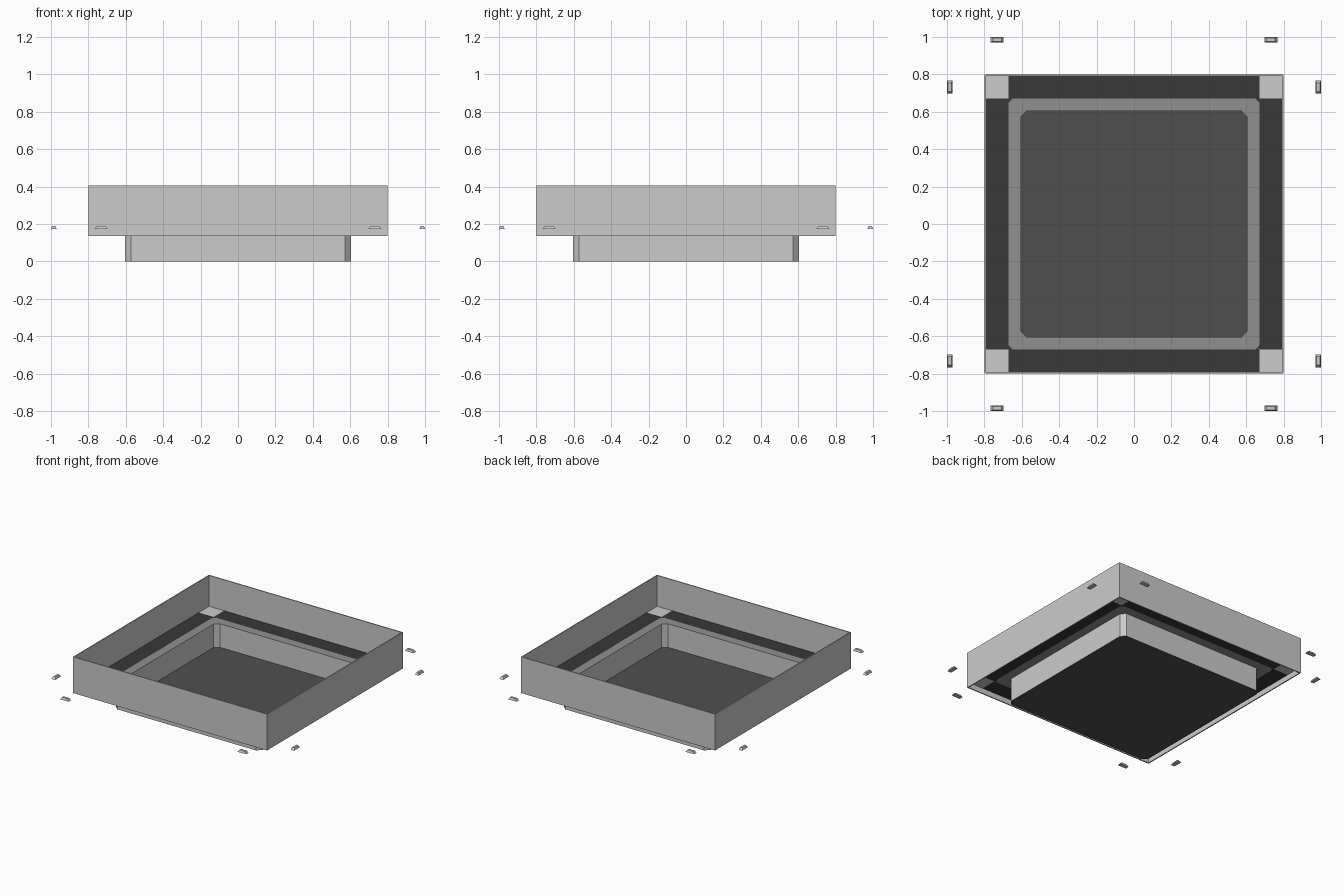
import bpy, bmesh
from math import pi
from mathutils import Matrix

if "Cube" in bpy.data.objects:
    bpy.data.objects.remove(bpy.data.objects["Cube"])

W, R, T = 0.8, 0.67, 0.605      # half widths: outer frame, seal ring, tray
Z_SHELF, Z_LOW, Z_TOP = 0.175, 0.135, 0.405


def material(name, v):
    m = bpy.data.materials.new(name)
    m.diffuse_color = (v, v, v, 1)
    m.use_nodes = True
    m.node_tree.nodes["Principled BSDF"].inputs["Base Color"].default_value = m.diffuse_color
    return m


floor_mat = material("dark_floor", 0.078)
ring_mat = material("mid_grey_ring", 0.28)
strip_mat = material("near_black_strip", 0.04)


def finish(bm, name, mat=None):
    me = bpy.data.meshes.new(name)
    bm.to_mesh(me)
    bm.free()
    ob = bpy.data.objects.new(name, me)
    bpy.context.collection.objects.link(ob)
    if mat:
        me.materials.append(mat)
    return ob


def octagon(h, c):
    """Square of half width h with corners cut by c, counterclockwise."""
    k = h - c
    return [(h, -k), (h, k), (k, h), (-k, h), (-h, k), (-h, -k), (-k, -h), (k, -h)]


def square(h):
    return [(h, -h), (h, h), (-h, h), (-h, -h)]


def loft(name, loops, mat=None, closed=False):
    """Skin equal-length (points, z) loops; closed joins last to first."""
    bm = bmesh.new()
    rows = [[bm.verts.new((x, y, z)) for x, y in pts] for pts, z in loops]
    pairs = list(zip(rows, rows[1:]))
    if closed:
        pairs.append((rows[-1], rows[0]))
    for a, b in pairs:
        for i in range(len(a)):
            j = (i + 1) % len(a)
            bm.faces.new((a[i], a[j], b[j], b[i]))
    return finish(bm, name, mat)


def plate(name, pts, z, mat=None, turns=0):
    """Flat polygon rotated by quarter turns."""
    bm = bmesh.new()
    bm.faces.new([bm.verts.new((x, y, z)) for x, y in pts])
    bmesh.ops.rotate(bm, verts=bm.verts, matrix=Matrix.Rotation(turns * pi / 2, 3, 'Z'))
    return finish(bm, name, mat)


# Outer frame: thin upright walls
loft("outer_frame", [(square(W), Z_LOW), (square(W), Z_TOP),
                     (square(W - 0.008), Z_TOP), (square(W - 0.008), Z_LOW)], closed=True)

# Sunken tray with chamfered corners and a dark floor
loft("tray_wall", [(octagon(T, 0.032), 0), (octagon(T, 0.032), Z_SHELF)])
plate("tray_floor", octagon(T, 0.032), 0, floor_mat)

# Ring around the tray mouth
loft("seal_ring", [(octagon(R, 0.022), Z_SHELF), (octagon(T, 0.032), Z_SHELF)], ring_mat)

# Shelf strips and corner squares, then two clips beside each wall
k = R - 0.022
for n in range(4):
    plate(f"shelf_strip_{n}", [(-R, R), (-R + 0.011, R - 0.011), (-k, R), (k, R),
                               (R - 0.011, R - 0.011), (R, R), (R, W), (-R, W)],
          Z_SHELF, strip_mat, n)
    plate(f"corner_square_{n}", [(R, R), (W, R), (W, W), (R, W)], Z_SHELF, None, n)
    for s in (-1, 1):
        bm = bmesh.new()
        bmesh.ops.create_cube(bm, size=1)
        for v in bm.verts:
            top = v.co.z > 0
            v.co.x = v.co.x * (0.046 if top else 0.07) + s * 0.732
            v.co.y = v.co.y * (0.018 if top else 0.03) + 0.985
            v.co.z = 0.19 if top else 0.174
        bmesh.ops.rotate(bm, verts=bm.verts, matrix=Matrix.Rotation(n * pi / 2, 3, 'Z'))
        finish(bm, f"clip_{n}_{'left' if s < 0 else 'right'}")
